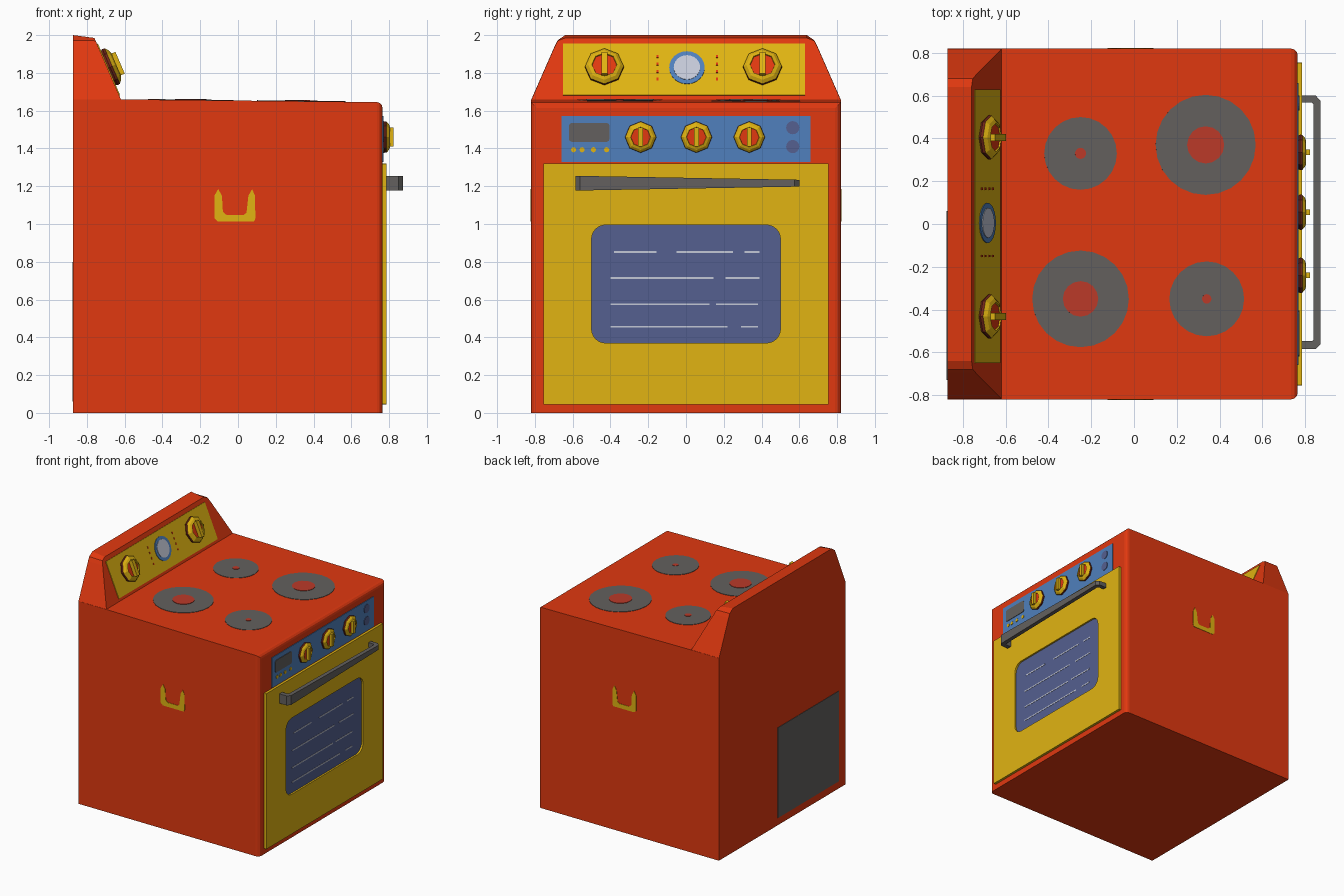
import bpy, bmesh, math
from mathutils import Vector, Matrix

if "Cube" in bpy.data.objects:
    bpy.data.objects.remove(bpy.data.objects["Cube"])


def mat(name, r, g, b):
    m = bpy.data.materials.new(name)
    m.diffuse_color = (r, g, b, 1)
    m.use_nodes = True
    m.node_tree.nodes["Principled BSDF"].inputs["Base Color"].default_value = m.diffuse_color
    return m


RED = mat("red enamel", 0.75, 0.04, 0.005)
YELLOW = mat("yellow", 0.75, 0.456, 0.006)
GREY = mat("dark grey", 0.125, 0.118, 0.112)
GLASS = mat("window blue", 0.09, 0.117, 0.28)
BLUE = mat("panel blue", 0.08, 0.216, 0.51)
PALE = mat("pale grey", 0.55, 0.58, 0.68)
HOT = mat("burner red", 0.5, 0.042, 0.022)
MAROON = mat("maroon", 0.16, 0.018, 0.009)


def frame(origin, right, up):
    """Local x = right, y = up, z = outward normal."""
    r, u = Vector(right).normalized(), Vector(up).normalized()
    n = r.cross(u)
    m = Matrix((r, u, n)).transposed().to_4x4()
    m.translation = Vector(origin)
    return m


def finish(name, bm, mats, f=None):
    bmesh.ops.recalc_face_normals(bm, faces=bm.faces)
    if f is not None:
        bm.transform(f)
    me = bpy.data.meshes.new(name)
    bm.to_mesh(me)
    bm.free()
    for m in mats:
        me.materials.append(m)
    ob = bpy.data.objects.new(name, me)
    bpy.context.collection.objects.link(ob)
    return ob


def loft(bm, a, b, cap=True):
    va, vb = [bm.verts.new(p) for p in a], [bm.verts.new(p) for p in b]
    n = len(a)
    for i in range(n):
        j = (i + 1) % n
        bm.faces.new((va[i], va[j], vb[j], vb[i]))
    if cap:
        bm.faces.new(va)
        bm.faces.new(vb)


def plate(name, pts, f, z0, z1, m):
    bm = bmesh.new()
    loft(bm, [(x, y, z0) for x, y in pts], [(x, y, z1) for x, y in pts])
    return finish(name, bm, [m], f)


def rect(x0, x1, y0, y1):
    return [(x0, y0), (x1, y0), (x1, y1), (x0, y1)]


def disc(cx, cy, r, n=24):
    return [(cx + r * math.cos(2 * math.pi * i / n), cy + r * math.sin(2 * math.pi * i / n)) for i in range(n)]


def rounded(x0, x1, y0, y1, r, k=6):
    pts = []
    for q, (cx, cy) in enumerate(rect(x0 + r, x1 - r, y0 + r, y1 - r)):
        for i in range(k + 1):
            a = math.pi * (1 + q / 2 + i / k / 2)
            pts.append((cx + r * math.cos(a), cy + r * math.sin(a)))
    return pts


def ring(name, outer, inner, f, z0, z1, m):
    bm = bmesh.new()
    loops = [[bm.verts.new((x, y, z)) for x, y in p] for p, z in
             ((outer, z0), (outer, z1), (inner, z1), (inner, z0))]
    n = len(outer)
    for a in range(4):
        p, q = loops[a], loops[(a + 1) % 4]
        for i in range(n):
            j = (i + 1) % n
            bm.faces.new((p[i], p[j], q[j], q[i]))
    return finish(name, bm, [m], f)


def knob(name, cx, cy, r, f):
    """Octagonal knob: maroon skirt, yellow sloped ring, red face, yellow grip."""
    s = r / 0.083
    prof = [(0.92, 0.0), (1, 0.012), (0.98, 0.022), (0.82, 0.034), (0.64, 0.040), (0.62, 0.034)]
    bm = bmesh.new()
    loops = [[bm.verts.new((x, y, z * s)) for x, y in disc(cx, cy, k * r, 8)] for k, z in prof]
    for a in range(len(prof) - 1):
        for i in range(8):
            j = (i + 1) % 8
            fc = bm.faces.new((loops[a][i], loops[a][j], loops[a + 1][j], loops[a + 1][i]))
            fc.material_index = 0 if a < 2 else 1
    bm.faces.new(loops[-1]).material_index = 2
    bm.faces.new(loops[0])
    finish(name, bm, [MAROON, YELLOW, RED], f)
    plate(name + "_grip", rect(cx - 0.013 * s, cx + 0.013 * s, cy - 0.05 * s, cy + 0.05 * s),
          f, 0.03 * s, 0.058 * s, YELLOW)


W, BACK, FACE = 0.82, -0.873, 0.765

# Body: side profile extruded across, front and top edges rounded
bm = bmesh.new()
prof = [(BACK, 0), (FACE, 0), (FACE, 1.645), (-0.62, 1.66), (BACK, 1.66)]
loft(bm, [(x, -W, z) for x, z in prof], [(x, W, z) for x, z in prof])
edges = []
for e in bm.edges:
    a, b = e.verts[0].co, e.verts[1].co
    front = a.x > 0.7 and b.x > 0.7 and a.z + b.z > 0.1
    if front:
        edges.append(e)
bmesh.ops.bevel(bm, geom=edges, offset=0.03, segments=3, profile=0.5, affect='EDGES')
finish("oven_body", bm, [RED])

# Backsplash: tapered block with rounded upper corners and leaning front
half = [(W, 1.655), (0.695, 1.94), (0.68, 1.97), (0.64, 1.998)]
out = half + [(-y, z) for y, z in reversed(half)]
bm = bmesh.new()
fr = []
for y, z in out:
    zf = min(z, 1.985)
    fr.append((-0.62 - 0.14 * (zf - 1.66) / 0.325, y, zf))
loft(bm, [(BACK, y, min(2.0, z + 0.002)) for y, z in out], fr)
finish("backsplash", bm, [RED])

# Backsplash control plate, dial and knobs
splash = frame((-0.62, 0, 1.66), (0, 1, 0), (-0.14, 0, 0.325))
k = math.hypot(0.14, 0.325) / 0.325


def up(z):
    return (z - 1.66) * k


plate("splash_panel", rect(-0.65, 0.63, up(1.68), up(1.953)), splash, -0.002, 0.005, YELLOW)
dial = [(x, up(1.825) + y) for x, y in disc(0.005, 0, 0.094)]
plate("dial_rim", dial, splash, 0.003, 0.009, BLUE)
plate("dial_face", disc(0.005, up(1.825), 0.07), splash, 0.006, 0.012, PALE)
for side in (-0.15, 0.165):
    for i in range(4):
        c = up(1.765 + 0.04 * i)
        plate("dial_mark", rect(side - 0.005, side + 0.005, c - 0.008, c + 0.008), splash, 0.003, 0.008, RED)
for i, y in enumerate((-0.432, 0.405)):
    knob(f"splash_knob_{i}", y, up(1.825), 0.104, splash)

# Front control panel
face = frame((FACE, 0, 0), (0, 1, 0), (0, 0, 1))
plate("control_panel", rect(-0.66, 0.66, 1.328, 1.573), face, -0.003, 0.005, BLUE)
plate("display", rounded(-0.62, -0.405, 1.435, 1.535, 0.015, 2), face, 0.003, 0.009, GREY)
for y in (-0.595, -0.55, -0.49, -0.42):
    plate("panel_button", disc(y, 1.393, 0.014, 8), face, 0.003, 0.009, YELLOW)
for z in (1.51, 1.41):
    plate("panel_lamp", disc(0.565, z, 0.035, 16), face, 0.003, 0.009, GLASS)
for i, y in enumerate((-0.24, 0.055, 0.335)):
    knob(f"front_knob_{i}", y, 1.46, 0.083, face)

# Door frame with recessed window and painted glints
ring("door", rounded(-0.755, 0.755, 0.045, 1.32, 0.003), rounded(-0.5, 0.5, 0.37, 0.995, 0.075),
     face, -0.002, 0.02, YELLOW)
plate("window", rounded(-0.505, 0.505, 0.365, 1.0, 0.075), face, -0.002, 0.006, GLASS)
for z, spans in ((0.852, ((-0.38, -0.155), (-0.05, 0.25), (0.31, 0.39))),
                 (0.715, ((-0.4, 0.145), (0.21, 0.39))),
                 (0.575, ((-0.4, 0.125), (0.16, 0.38))),
                 (0.456, ((-0.4, 0.22), (0.29, 0.38)))):
    for a, b in spans:
        plate("window_glint", rect(a, b, z - 0.005, z + 0.005), face, 0.004, 0.008, PALE)

# Door handle: U-shaped bar, tapering in height toward +y
u_out = [(0.78, -0.585), (0.85, -0.585), (0.873, -0.562), (0.873, 0.575), (0.85, 0.60), (0.78, 0.60)]
u_in = [(0.78, 0.568), (0.832, 0.568), (0.84, 0.56), (0.84, -0.54), (0.832, -0.548), (0.78, -0.548)]
handle = plate("door_handle", u_out + u_in, Matrix.Identity(4), -1, 1, GREY)
for v in handle.data.vertices:
    t = (v.co.y + 0.585) / 1.185
    v.co.z = 1.216 + v.co.z * (0.039 * (1 - t) + 0.018 * t)

# Burners
top = frame((0, 0, 1.66 - 0.62 * 0.015 / 1.385), (1.385, 0, -0.015), (0, 1, 0))
for i, (x, y, r, c) in enumerate(((-0.25, 0.33, 0.17, 0.026), (0.335, 0.37, 0.234, 0.087),
                                  (-0.25, -0.35, 0.226, 0.083), (0.34, -0.35, 0.175, 0.022))):
    plate(f"burner_{i}", disc(x, y, r), top, -0.003, 0.003, GREY)
    plate(f"burner_centre_{i}", disc(x, y, c, 16), top, 0.0, 0.006, HOT)

# Side grip marks, both sides
mark = [(-0.125, 1.03), (-0.105, 1.012), (0.085, 1.012), (0.092, 1.03), (0.09, 1.15), (0.075, 1.185),
        (0.055, 1.15), (0.045, 1.06), (0.03, 1.047), (-0.06, 1.047), (-0.08, 1.065), (-0.085, 1.15),
        (-0.105, 1.185), (-0.125, 1.15)]
plate("side_mark_front", mark, frame((0, -W, 0), (1, 0, 0), (0, 0, 1)), -0.003, 0.003, YELLOW)
plate("side_mark_back", [(-x, z) for x, z in mark], frame((0, W, 0), (-1, 0, 0), (0, 0, 1)), -0.003, 0.003, YELLOW)

# Rear vent plate
rear = frame((BACK, 0, 0), (0, -1, 0), (0, 0, 1))
plate("rear_vent", rect(-0.06, 0.73, 0.06, 0.80), rear, -0.003, 0.003, GREY)
